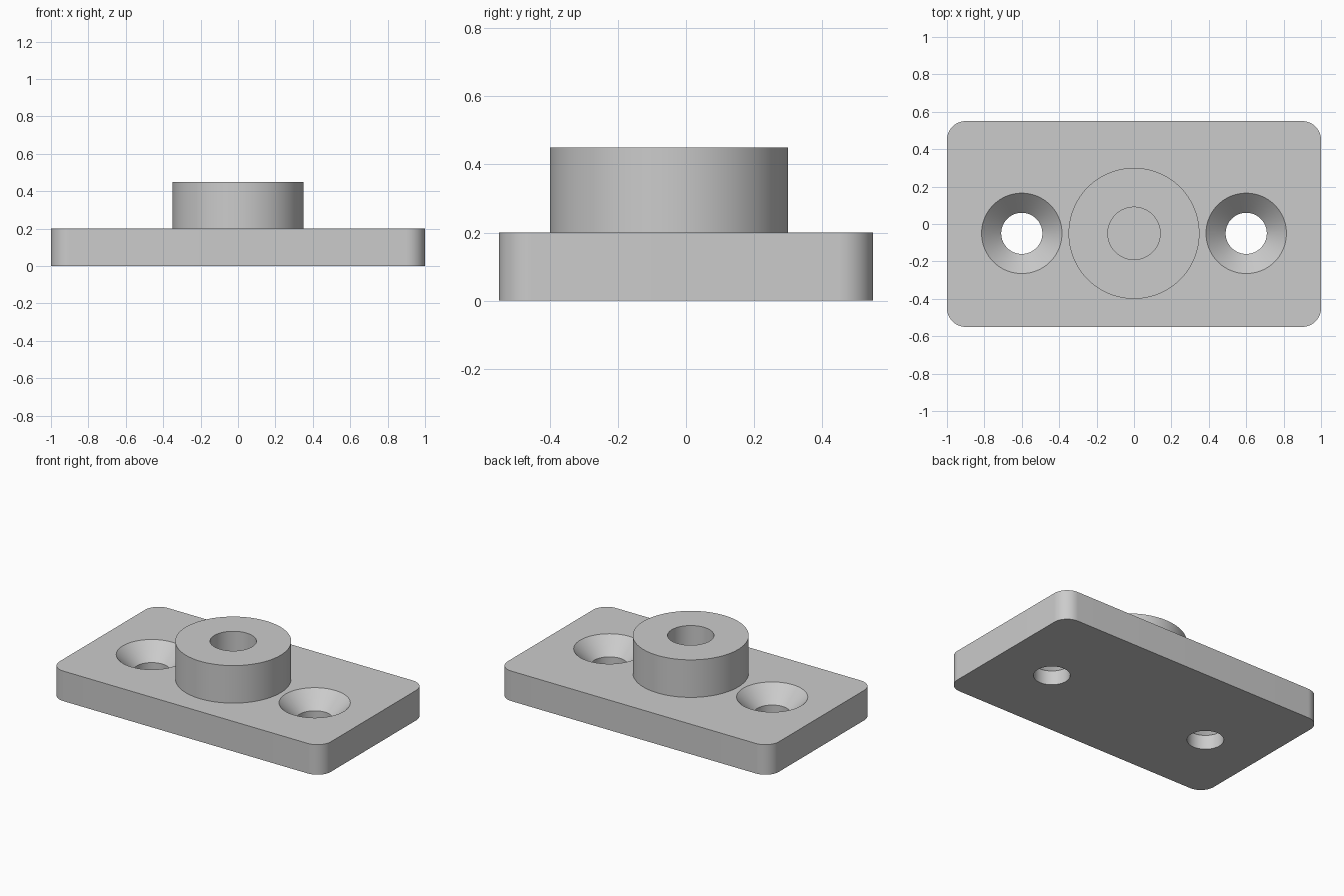
import bpy, bmesh, math

cube = bpy.data.objects.get("Cube")
if cube:
    bpy.data.objects.remove(cube, do_unlink=True)

HOLE_Y = -0.05      # common centre line of boss and screw holes
SEGMENTS = 96

grey = bpy.data.materials.new("plain grey")
grey.use_nodes = True
colour = (0.6, 0.6, 0.6, 1)
grey.diffuse_color = colour
grey.node_tree.nodes["Principled BSDF"].inputs["Base Color"].default_value = colour


def add_object(name, bm):
    bmesh.ops.recalc_face_normals(bm, faces=bm.faces)
    mesh = bpy.data.meshes.new(name)
    bm.to_mesh(mesh)
    bm.free()
    mesh.materials.append(grey)
    obj = bpy.data.objects.new(name, mesh)
    bpy.context.collection.objects.link(obj)
    return obj


def turned_solid(name, x, profile):
    """Closed solid of revolution from (radius, height) pairs."""
    bm = bmesh.new()
    rings = []
    for r, z in profile:
        angles = [math.tau * i / SEGMENTS for i in range(SEGMENTS)]
        rings.append([bm.verts.new((x + r * math.cos(a), HOLE_Y + r * math.sin(a), z))
                      for a in angles])
    for low, high in zip(rings, rings[1:]):
        for i in range(SEGMENTS):
            j = (i + 1) % SEGMENTS
            bm.faces.new((low[i], low[j], high[j], high[i]))
    bm.faces.new(rings[0][::-1])
    bm.faces.new(rings[-1])
    return add_object(name, bm)


def combine(target, tool, operation):
    mod = target.modifiers.new(tool.name, 'BOOLEAN')
    mod.operation = operation
    mod.solver = 'EXACT'
    mod.object = tool
    bpy.context.view_layer.objects.active = target
    bpy.ops.object.modifier_apply(modifier=mod.name)
    bpy.data.objects.remove(tool, do_unlink=True)


# Base plate with rounded vertical corners
bm = bmesh.new()
bmesh.ops.create_cube(bm, size=1)
for v in bm.verts:
    v.co = (v.co.x * 2, v.co.y * 1.1, (v.co.z + 0.5) * 0.2)
corners = [e for e in bm.edges if abs(e.verts[0].co.z - e.verts[1].co.z) > 0.1]
bmesh.ops.bevel(bm, geom=corners, offset=0.1, segments=16, profile=0.5, affect='EDGES')
plate = add_object("mounting_plate", bm)

# Central boss with a blind bore
combine(plate, turned_solid("boss", 0, [(0.35, 0.1), (0.35, 0.45)]), 'UNION')
combine(plate, turned_solid("boss_bore", 0, [(0.14, 0.2), (0.14, 0.5)]), 'DIFFERENCE')

# Countersunk screw holes
for side, x in (("left", 0.6), ("right", -0.6)):
    hole = turned_solid(side + "_screw_hole", x,
                        [(0.11, -0.1), (0.11, 0.095), (0.215, 0.2), (0.215, 0.3)])
    combine(plate, hole, 'DIFFERENCE')

bpy.ops.object.select_all(action='DESELECT')
plate.select_set(True)
bpy.context.view_layer.objects.active = plate
bpy.ops.object.shade_smooth_by_angle(angle=math.radians(30))
